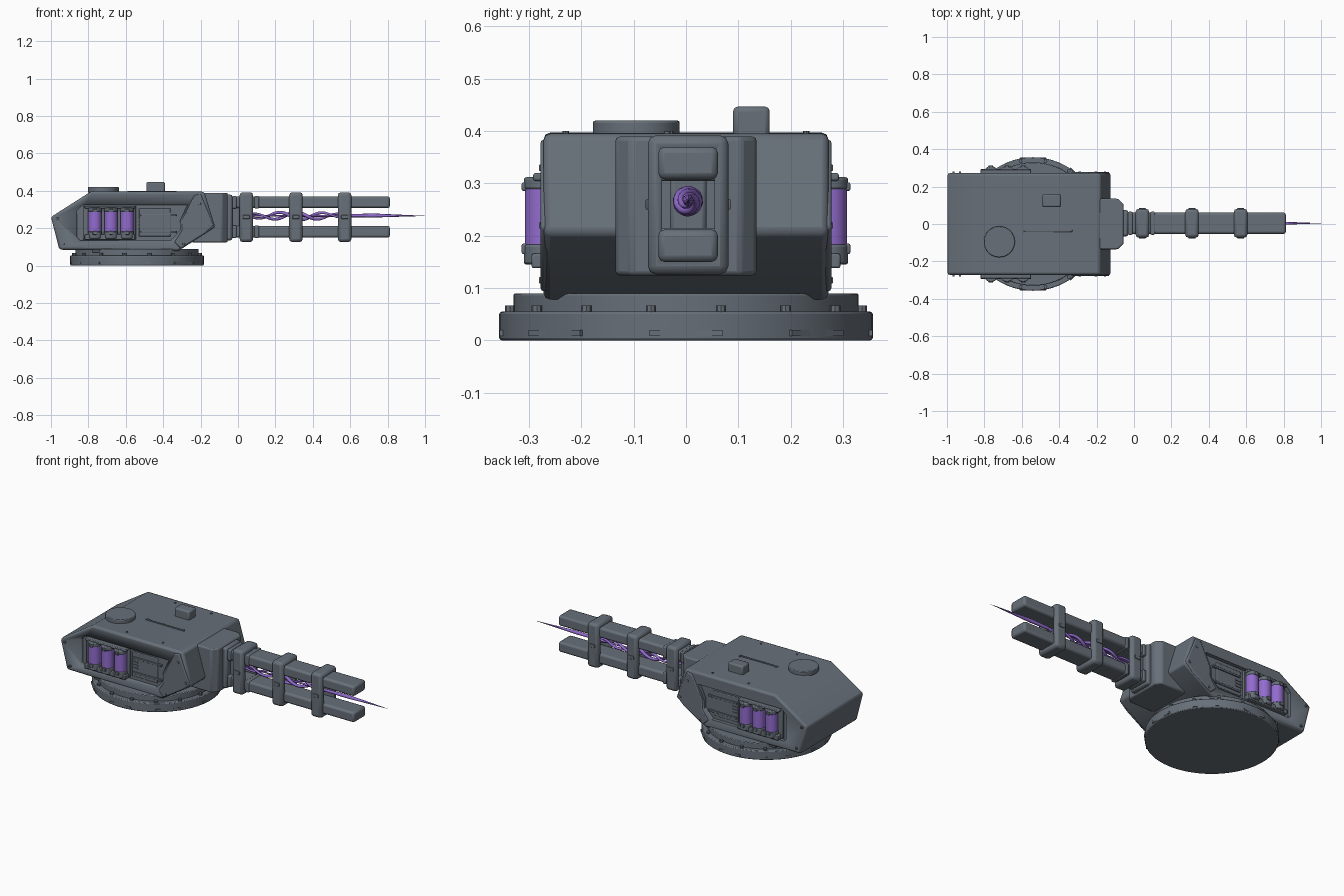
import bpy, bmesh, math
from mathutils import Vector

if "Cube" in bpy.data.objects:
    bpy.data.objects.remove(bpy.data.objects["Cube"], do_unlink=True)


def material(name, rgb):
    m = bpy.data.materials.new(name)
    m.use_nodes = True
    m.diffuse_color = (*rgb, 1)
    m.node_tree.nodes["Principled BSDF"].inputs["Base Color"].default_value = (*rgb, 1)
    return m


STEEL = material("slate steel", (0.135, 0.16, 0.19))
PURPLE = material("plasma purple", (0.29, 0.15, 0.62))


def finish(bm, name, mat, bevel=0.0, segments=2):
    bmesh.ops.recalc_face_normals(bm, faces=bm.faces)
    me = bpy.data.meshes.new(name)
    bm.to_mesh(me)
    bm.free()
    ob = bpy.data.objects.new(name, me)
    bpy.context.collection.objects.link(ob)
    me.materials.append(mat)
    if bevel:
        mod = ob.modifiers.new("Bevel", "BEVEL")
        mod.width, mod.segments, mod.limit_method = bevel, segments, "ANGLE"
        mod.angle_limit = math.radians(35)
    bpy.ops.object.select_all(action="DESELECT")
    ob.select_set(True)
    bpy.context.view_layer.objects.active = ob
    bpy.ops.object.shade_smooth_by_angle(angle=math.radians(35))
    return ob


def box(name, x, y, z, bevel=0.0, mat=STEEL):
    """Box from (low, high) ranges."""
    bm = bmesh.new()
    bmesh.ops.create_cube(bm, size=1)
    for v in bm.verts:
        v.co = [(r[0] + r[1]) / 2 + c * (r[1] - r[0]) for c, r in zip(v.co, (x, y, z))]
    return finish(bm, name, mat, bevel)


def prism(name, points, y0, y1, bevel=0.0):
    """Side profile in x, z extruded along y."""
    bm = bmesh.new()
    face = bm.faces.new([bm.verts.new((x, y0, z)) for x, z in points])
    res = bmesh.ops.extrude_face_region(bm, geom=[face])
    for v in res["geom"]:
        if isinstance(v, bmesh.types.BMVert):
            v.co.y = y1
    return finish(bm, name, STEEL, bevel)


def cylinder(name, x, y, z0, z1, r, mat=STEEL, bevel=0.0, sides=24):
    bm = bmesh.new()
    bmesh.ops.create_cone(bm, cap_ends=True, segments=sides, radius1=r, radius2=r, depth=z1 - z0)
    bmesh.ops.translate(bm, verts=bm.verts, vec=(x, y, (z0 + z1) / 2))
    return finish(bm, name, mat, bevel)


def tube(name, points, radii, mat):
    """Smooth curve with a radius at each point."""
    cu = bpy.data.curves.new(name, "CURVE")
    cu.dimensions, cu.bevel_depth, cu.bevel_resolution = "3D", 1.0, 2
    cu.use_fill_caps = True
    sp = cu.splines.new("POLY")
    sp.points.add(len(points) - 1)
    for p, co, r in zip(sp.points, points, radii):
        p.co, p.radius = (*co, 1), r
    sp.use_smooth = True
    ob = bpy.data.objects.new(name, cu)
    bpy.context.collection.objects.link(ob)
    cu.materials.append(mat)


def cut(target, cutter):
    mod = target.modifiers.new("Cut", "BOOLEAN")
    mod.operation, mod.solver, mod.object = "DIFFERENCE", "EXACT", cutter
    cutter.hide_render = True
    cutter.hide_set(True)


# Turntable base
CX = -0.54
cylinder("base_ring", CX, 0, 0, 0.055, 0.357, bevel=0.005, sides=64)
cylinder("upper_ring", CX, 0, 0.05, 0.09, 0.33, bevel=0.004, sides=64)
for i in range(16):
    a = math.tau * (i + 0.5) / 16
    cylinder("ring_bolt", CX + 0.343 * math.cos(a), 0.343 * math.sin(a),
             0.05, 0.067, 0.01, sides=8)
for i in range(8):
    a = math.tau * i / 8
    pad = box("ring_edge_pad", (-0.004, 0.004), (-0.07, 0.07), (-0.006, 0.006))
    pad.location = (CX + 0.352 * math.cos(a), 0.352 * math.sin(a), 0.014)
    pad.rotation_euler.z = a

# Turret hull with a pocket in each side
hull = prism("hull", [(-1.0, 0.26), (-0.785, 0.397), (-0.18, 0.395), (-0.122, 0.205),
                      (-0.32, 0.078), (-0.955, 0.085)], -0.272, 0.272, 0.012)
POCKET = [(-0.86, 0.15), (-0.845, 0.135), (-0.36, 0.135), (-0.31, 0.19),
          (-0.31, 0.24), (-0.27, 0.325), (-0.83, 0.325), (-0.86, 0.295)]
for s in (-1, 1):
    cut(hull, prism("pocket_cutter", POCKET, s * 0.25, s * 0.32))

# Side equipment, the same on both sides
for s in (-1, 1):
    def span(a, b):
        return (min(s * a, s * b), max(s * a, s * b))

    prism("cheek_plate", [(-0.2, 0.385), (-0.13, 0.215), (-0.18, 0.17), (-0.305, 0.092),
                          (-0.34, 0.125), (-0.3, 0.185), (-0.3, 0.24), (-0.235, 0.375)],
          *span(0.26, 0.278), bevel=0.006)
    box("canister_rack", (-0.83, -0.545), span(0.245, 0.262), (0.14, 0.32), 0.004)
    box("rack_top", (-0.82, -0.55), span(0.25, 0.292), (0.305, 0.32), 0.004)
    box("rack_bottom", (-0.82, -0.55), span(0.25, 0.295), (0.138, 0.166), 0.004)
    for x in (-0.765, -0.679, -0.593):
        y = s * 0.272
        cylinder("canister_glass", x, y, 0.18, 0.292, 0.036, PURPLE, 0.004)
        cylinder("canister_base", x, y, 0.145, 0.184, 0.038, bevel=0.005)
        cylinder("canister_cap", x, y, 0.288, 0.312, 0.038, bevel=0.005)
        box("canister_clip", (x - 0.012, x + 0.012), span(0.29, 0.314), (0.165, 0.185), 0.003)
        box("canister_clip", (x - 0.012, x + 0.012), span(0.29, 0.314), (0.286, 0.302), 0.003)
    # Pocket panelling
    box("side_panel", (-0.53, -0.36), span(0.245, 0.256), (0.155, 0.305), 0.004)
    for z in (0.18, 0.27):
        box("side_rail", (-0.52, -0.33), span(0.25, 0.262), (z - 0.006, z + 0.006), 0.002)
    for i in range(3):
        box("side_vent", (-0.53, -0.49), span(0.25, 0.26), (0.205 + i * 0.018, 0.212 + i * 0.018))
    # Rivets
    for x, z in ((-0.965, 0.25), (-0.93, 0.115), (-0.155, 0.22), (-0.205, 0.33), (-0.29, 0.115)):
        box("rivet", (x - 0.006, x + 0.006), span(0.268, 0.281), (z - 0.006, z + 0.006), 0.002)
    # Skirt block under the hull
    box("skirt", (-0.78, -0.36), span(0.2, 0.262), (0.07, 0.1), 0.004)

# Roof details
cylinder("hatch", -0.72, -0.095, 0.39, 0.42, 0.083, bevel=0.004, sides=48)
box("sight_box", (-0.49, -0.39), (0.09, 0.16), (0.385, 0.447), 0.009)
box("roof_strip", (-0.59, -0.33), (-0.042, -0.032), (0.39, 0.4), 0.001)
for x in (-0.58, -0.34):
    for y in (-0.23, -0.03, 0.23):
        cylinder("roof_rivet", x, y, 0.392, 0.4, 0.006, sides=8)

# Mantlet with a chamfered front
bm = bmesh.new()
bmesh.ops.create_cube(bm, size=1)
for v in bm.verts:
    front = v.co.x > 0
    v.co = (-0.055 if front else -0.25, v.co.y * 0.27, 0.257 + v.co.z * 0.265)
bmesh.ops.bevel(bm, geom=[e for e in bm.edges if all(v.co.x > -0.1 for v in e.verts)
                          and abs(e.verts[0].co.z - e.verts[1].co.z) > 0.1],
                offset=0.03, segments=1, affect="EDGES")
finish(bm, "mantlet", STEEL, 0.008)

# Gun: two rails held by open clamps
GY, GZ = 0.004, 0.26
box("gun_root", (-0.08, -0.03), (GY - 0.07, GY + 0.07), (0.135, 0.38), 0.012)
box("gun_breech", (-0.04, 0.01), (GY - 0.035, GY + 0.035), (0.2, 0.32), 0.008)
for s in (-1, 1):
    z = GZ + s * 0.079
    box("rail", (-0.05, 0.812), (GY - 0.057, GY + 0.057), (z - 0.031, z + 0.031), 0.012)
    for x in (-0.02, 0.1):
        box("rail_collar", (x - 0.012, x + 0.012), (GY - 0.062, GY + 0.062),
            (z - 0.034, z + 0.034), 0.006)
for x in (0.045, 0.31, 0.57):
    clamp = box("clamp", (x - 0.036, x + 0.036), (GY - 0.077, GY + 0.077), (0.126, 0.392), 0.016)
    cut(clamp, box("clamp_cutter", (x - 0.1, x + 0.1), (GY - 0.05, GY + 0.05), (0.16, 0.36)))
    for s in (-1, 1):
        box("clamp_latch", (x - 0.018, x + 0.018),
            (GY + s * 0.077 - 0.004, GY + s * 0.077 + 0.004), (0.25, 0.27), 0.002)

# Energy beam: a tapering spike with two wavy strands around it
tube("beam_spike", [(0.0, GY, 0.266), (0.5, GY, 0.266), (0.72, GY, 0.268), (1.0, GY, 0.266)],
     [0.003, 0.006, 0.011, 0.0005], PURPLE)
for k in (0, 1):
    pts, radii = [], []
    for i in range(49):
        t = i / 48
        swing = 0.02 * math.sin(math.pi * t) ** 0.5
        a = t * math.tau * 2.5 + k * 2.4
        pts.append(Vector((0.02 + 0.58 * t, GY + swing * math.cos(a),
                           0.266 + swing * math.sin(a))))
        radii.append(0.0075 - 0.002 * math.cos(math.tau * t))
    tube("beam_strand", pts, radii, PURPLE)
